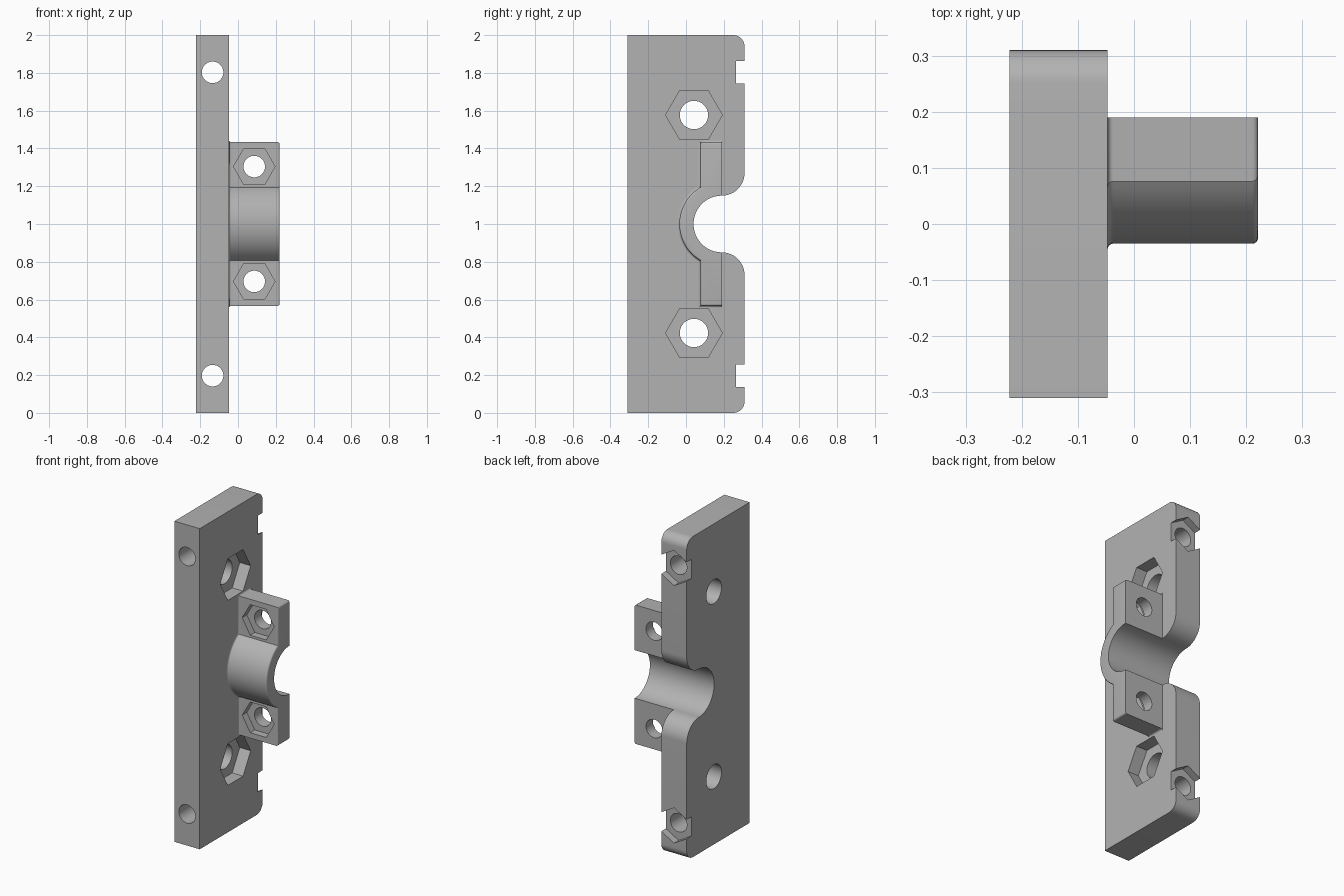
import bpy, bmesh
from math import pi, cos, sin, sqrt, radians

if "Cube" in bpy.data.objects:
    bpy.data.objects.remove(bpy.data.objects["Cube"])

grey = bpy.data.materials.new("plain grey")
grey.use_nodes = True
COLOUR = (0.45, 0.45, 0.45, 1)
grey.diffuse_color = COLOUR
grey.node_tree.nodes["Principled BSDF"].inputs["Base Color"].default_value = COLOUR


def arc(cu, cv, r, start, end, n):
    """Points of an arc, angles in degrees."""
    angles = [radians(start + (end - start) * i / n) for i in range(n + 1)]
    return [(cu + r * cos(a), cv + r * sin(a)) for a in angles]


def loft(name, sections, axis):
    """Join (position, outline) sections along x (outline is y, z) or y (outline is x, z)."""
    bm = bmesh.new()
    rings = []
    for p, outline in sections:
        rings.append([bm.verts.new((p, u, v) if axis == "x" else (u, p, v)) for u, v in outline])
    for a, b in zip(rings, rings[1:]):
        for i in range(len(a)):
            j = (i + 1) % len(a)
            bm.faces.new((a[i], a[j], b[j], b[i]))
    bm.faces.new(rings[0])
    bm.faces.new(rings[-1])
    bmesh.ops.recalc_face_normals(bm, faces=bm.faces)
    mesh = bpy.data.meshes.new(name)
    bm.to_mesh(mesh)
    bm.free()
    mesh.materials.append(grey)
    obj = bpy.data.objects.new(name, mesh)
    bpy.context.collection.objects.link(obj)
    return obj


def cut(obj, axis, u, v, r, lo, hi, sides=48, turn=0):
    """Cut a round or hexagonal pocket and discard the cutter."""
    outline = arc(u, v, r, turn, turn + 360, sides)[:-1]
    cutter = loft("cutter", [(lo, outline), (hi, outline)], axis)
    cutter.hide_render = True
    mod = obj.modifiers.new("pocket", "BOOLEAN")
    mod.operation, mod.solver, mod.object = "DIFFERENCE", "EXACT", cutter
    bpy.context.view_layer.objects.active = obj
    bpy.ops.object.modifier_apply(modifier=mod.name)
    bpy.data.objects.remove(cutter)


def smooth(obj):
    bpy.ops.object.select_all(action="DESELECT")
    obj.select_set(True)
    bpy.context.view_layer.objects.active = obj
    bpy.ops.object.shade_smooth_by_angle(angle=radians(28))


LEFT, JOIN, RIGHT = -0.222, -0.047, 0.221
BACK = 0.31
MID = (LEFT + JOIN) / 2
SEAT_Y, SEAT_R, SHELL_R = 0.19, 0.15, 0.225

# Mounting plate: rounded back corners and a half-round tube notch
plate_outline = (
    [(-BACK, 0)]
    + arc(BACK - 0.06, 0.06, 0.06, -90, 0, 10)
    + arc(SEAT_Y, 0.73, 0.12, 0, 90, 16)
    + arc(SEAT_Y, 1, SEAT_R, 270, 90, 40)
    + arc(SEAT_Y, 1.27, 0.12, -90, 0, 16)
    + arc(BACK - 0.06, 1.94, 0.06, 0, 90, 10)
    + [(-BACK, 2)]
)
plate = loft("mounting_plate", [(LEFT, plate_outline), (JOIN, plate_outline)], "x")
for s in (-1, 1):
    # Large side bolt hole with nut pocket
    z = 1 + s * 0.577
    cut(plate, "x", 0.042, z, 0.075, -0.4, 0.2)
    cut(plate, "x", 0.042, z, 0.15, JOIN - 0.075, 0.1, 6)
    # Long bolt hole with nut slot at the back edge
    z = 1 + s * 0.803
    cut(plate, "y", MID, z, 0.057, -0.5, 0.5)
    cut(plate, "y", MID, z, 0.11, 0.265, 0.5, 6, 30)
smooth(plate)

# Tube clamp: half shell with two flat ears
EAR_Y, EAR_Z = 0.076, 0.433


def clamp_outline(d):
    y, r = EAR_Y - d, SHELL_R + d
    h = sqrt(r * r - (SEAT_Y - y) ** 2)
    a = math_angle(h, SEAT_Y - y)
    return (
        arc(SEAT_Y, 1, SEAT_R, 90, 270, 40)
        + [(SEAT_Y, 1 - EAR_Z - d), (y, 1 - EAR_Z - d)]
        + arc(SEAT_Y, 1, r, 180 + a, 180 - a, 32)
        + [(y, 1 + EAR_Z + d), (SEAT_Y, 1 + EAR_Z + d)]
    )


def math_angle(h, w):
    from math import atan2, degrees
    return degrees(atan2(h, w))


# Fillet at the plate and rounded free end
F = 0.01
steps = [i * pi / 8 for i in range(5)]
sections = [(JOIN + F * (1 - cos(t)), clamp_outline(F * (1 - sin(t)))) for t in steps]
sections += [(RIGHT - F * (1 - sin(t)), clamp_outline(-F * (1 - cos(t)))) for t in steps]
clamp = loft("tube_clamp", sections, "x")
for s in (-1, 1):
    # Ear bolt hole with nut pocket in front
    z = 1 + s * 0.304
    cut(clamp, "y", 0.086, z, 0.057, -0.3, 0.4)
    cut(clamp, "y", 0.086, z, 0.11, -0.1, EAR_Y + 0.045, 6)
smooth(clamp)
